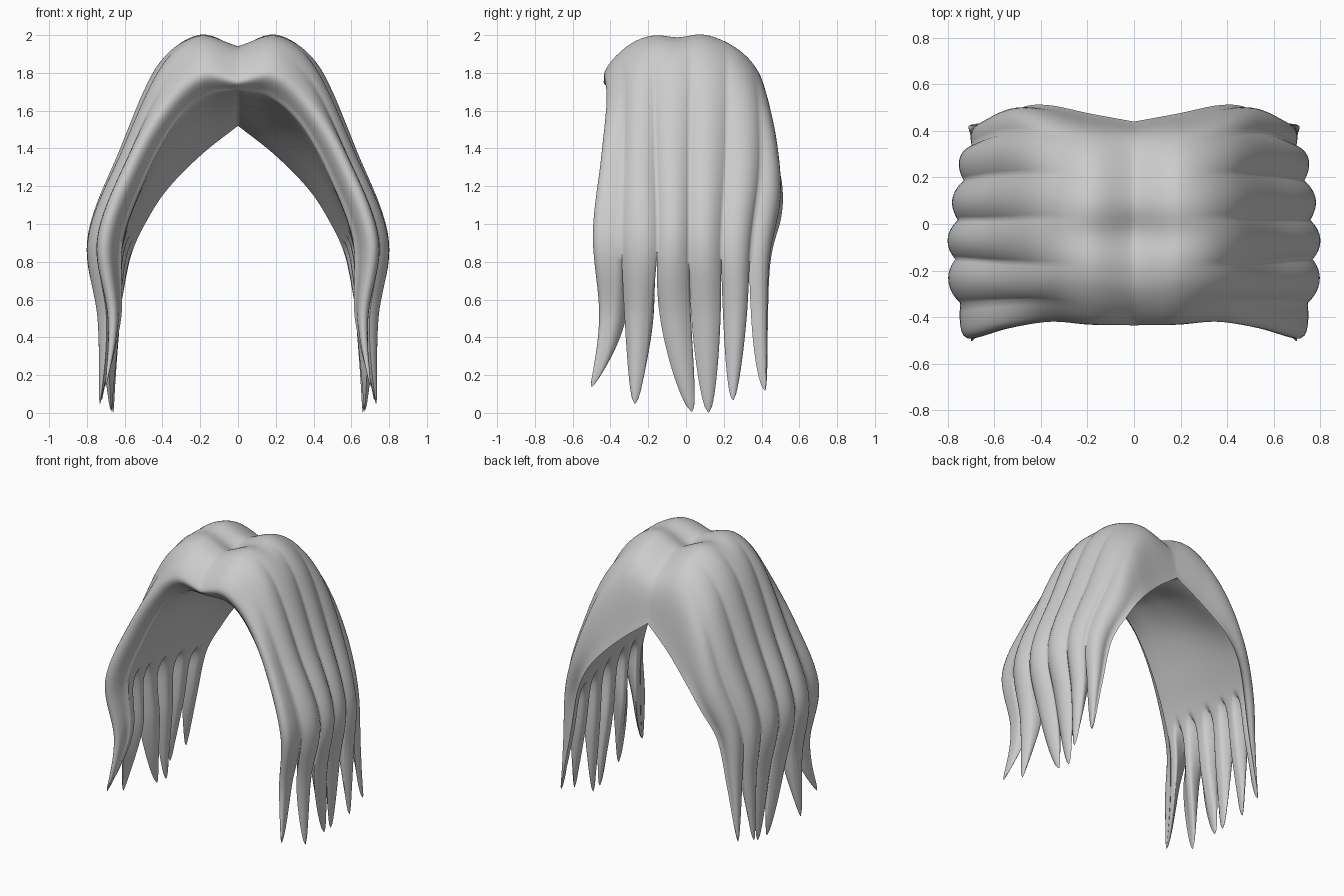
import bpy, bmesh, math
from mathutils import Vector

if "Cube" in bpy.data.objects:
    bpy.data.objects.remove(bpy.data.objects["Cube"])

# Guide rows for one half, from centre parting (row 0) to tips (row 6);
# each row runs front edge -> side -> back edge
ROWS = [
    [(0, -.39, 1.71), (0, -.43, 1.77), (0, -.25, 1.93), (0, .10, 1.94), (0, .36, 1.79), (0, .44, 1.52)],
    [(.17, -.34, 1.67), (.19, -.43, 1.80), (.21, -.23, 1.98), (.21, .12, 1.995), (.21, .385, 1.80), (.19, .475, 1.37)],
    [(.33, -.35, 1.53), (.37, -.41, 1.66), (.41, -.22, 1.82), (.42, .12, 1.82), (.41, .42, 1.60), (.36, .51, 1.20)],
    [(.48, -.36, 1.26), (.56, -.43, 1.35), (.61, -.21, 1.37), (.61, .11, 1.37), (.56, .43, 1.26), (.47, .505, 1.04)],
    [(.61, -.38, .90), (.72, -.47, .92), (.78, -.20, .92), (.76, .10, .92), (.69, .38, .88), (.57, .45, .82)],
    [(.61, -.33, .50), (.67, -.42, .50), (.73, -.22, .50), (.72, .10, .50), (.70, .36, .50), (.62, .43, .50)],
    [(.67, -.36, .12), (.69, -.40, .10), (.72, -.22, .05), (.71, .10, .02), (.69, .34, .08), (.66, .42, .12)],
]
# Strand borders across the sheet, and the tip of each strand
BORDERS = [0, 1.55, 2.17, 2.73, 3.30, 3.85, 5]
TIPS = [(.70, -.50, .14), (.73, -.27, .05), (.67, .03, .01),
        (.66, .12, .005), (.72, .25, .07), (.71, .42, .12)]
# Where each guide column falls on the underside, front to back
UNDER = [0, .07, .23, .58, .9, 1]
SLIT, NT, NS = 4.1, 84, 14


def spline(p, t):
    i = min(int(t), len(p) - 2)
    f = t - i
    b, c = p[i], p[i + 1]
    a = p[i - 1] if i > 0 else b * 2 - c
    d = p[i + 2] if i + 2 < len(p) else c * 2 - b
    return .5 * (2 * b + (c - a) * f + (2 * a - 5 * b + 4 * c - d) * f ** 2
                 + (3 * b - a - 3 * c + d) * f ** 3)


def smooth(a, b, x):
    x = max(0, min(1, (x - a) / (b - a)))
    return x * x * (3 - 2 * x)


GUIDE = [[Vector(p) for p in r] for r in ROWS]


def sheet(s, t):
    p = spline([spline(r, s) for r in GUIDE], t)
    # shallow dip across the crown
    p.z -= .045 * math.exp(-((p.y + .04) / .09) ** 2) * max(0, 1 - t / 2.2)
    return p


def underside(s, t):
    """Smooth inner face spanning from the front edge to the back edge."""
    v = max(0, min(1, spline(UNDER, s)))
    p = sheet(0, t).lerp(sheet(5, t), v)
    return p.lerp(sheet(s, t), .1 * math.sin(math.pi * v))


def normal(s, t):
    e = .03
    s0, s1 = max(0, s - e), min(5, s + e)
    t0, t1 = max(0, t - e), min(6, t + e)
    return (sheet(s, t1) - sheet(s, t0)).cross(sheet(s1, t) - sheet(s0, t)).normalized()


def lock_point(s, t, q, inner):
    """Outer or inner face of a rounded lock (q = -1..1 across it)."""
    out = .036 * smooth(.9, 3.6, t) * (.5 - q * q)
    p = sheet(s, t) + normal(s, t) * out * min(1, s * 3, (5 - s) * 3)
    if inner:
        free = smooth(SLIT - .4, SLIT + .2, t)
        p = p.lerp(underside(s, t), 1 - free * q ** 4)
    return p


bm = bmesh.new()
for k, tip in enumerate(TIPS):
    a, b = BORDERS[k], BORDERS[k + 1]
    m = (a + b) / 2
    end = sheet(m, 6).lerp(underside(m, 6), .5)
    for inner in (False, True):
        grid = []
        for j in range(NT + 1):
            t = 6 * j / NT
            w = max(0, (t - SLIT) / (6 - SLIT))
            mid = sheet(m, t).lerp(underside(m, t), .5)
            row = []
            for i in range(NS + 1):
                p = lock_point(a + (b - a) * i / NS, t, 2 * i / NS - 1, inner)
                # narrow the free end to a point and bend it to its tip
                p = mid + (p - mid) * (.04 + .96 * (1 - w ** 2.2) ** .65)
                p += (Vector(tip) - end) * w ** 2
                if t == 0:
                    p.x = 0
                row.append(bm.verts.new(p))
            grid.append(row)
        for j in range(NT):
            for i in range(NS):
                f = [grid[j][i], grid[j + 1][i], grid[j + 1][i + 1], grid[j][i + 1]]
                bm.faces.new(f[::-1] if inner else f)

# Join locks above the slits and close the rims
bmesh.ops.remove_doubles(bm, verts=bm.verts, dist=.0004)
mesh = bpy.data.meshes.new("hair")
bm.to_mesh(mesh)
bm.free()

hair = bpy.data.objects.new("hair", mesh)
bpy.context.collection.objects.link(hair)
mirror = hair.modifiers.new("mirror", 'MIRROR')
mirror.use_clip = True
mirror.merge_threshold = .0005
bpy.context.view_layer.objects.active = hair
hair.select_set(True)
bpy.ops.object.shade_smooth_by_angle(angle=math.radians(85))
